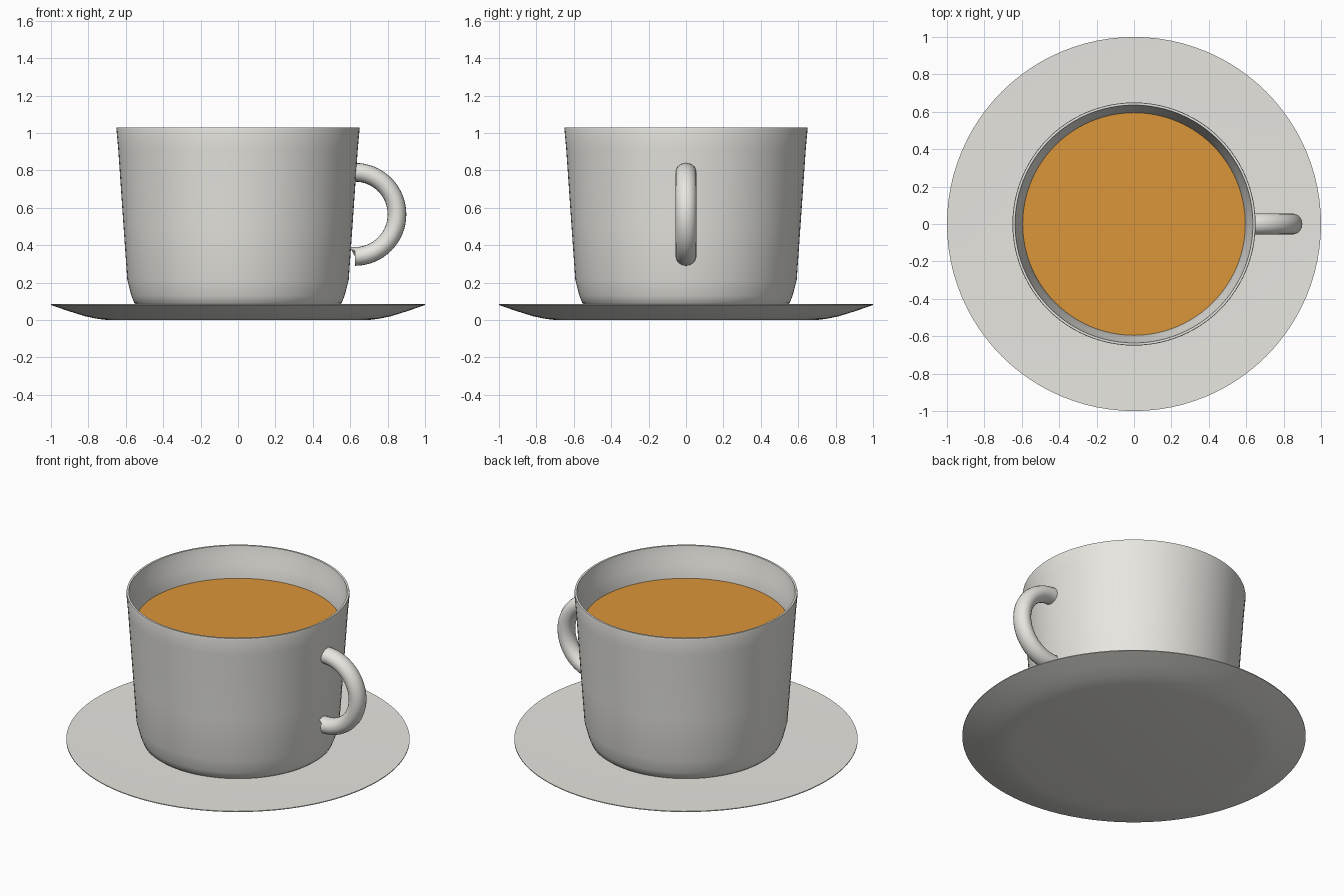
import bpy
import bmesh
from math import cos, sin, pi, radians

default = bpy.data.objects.get("Cube")
if default:
    bpy.data.objects.remove(default, do_unlink=True)


def make_material(name, colour):
    mat = bpy.data.materials.new(name)
    mat.use_nodes = True
    mat.diffuse_color = colour
    mat.node_tree.nodes["Principled BSDF"].inputs["Base Color"].default_value = colour
    return mat


def finish(name, bm, mat, angle=30):
    bmesh.ops.recalc_face_normals(bm, faces=bm.faces)
    mesh = bpy.data.meshes.new(name)
    bm.to_mesh(mesh)
    bm.free()
    mesh.materials.append(mat)
    obj = bpy.data.objects.new(name, mesh)
    bpy.context.collection.objects.link(obj)
    bpy.ops.object.select_all(action="DESELECT")
    obj.select_set(True)
    bpy.context.view_layer.objects.active = obj
    bpy.ops.object.shade_smooth_by_angle(angle=radians(angle))
    return obj


def lathe(name, profile, mat, steps=96):
    """Spin a (radius, height) profile around the z axis."""
    bm = bmesh.new()
    verts = [bm.verts.new((r, 0, z)) for r, z in profile]
    edges = [bm.edges.new(pair) for pair in zip(verts, verts[1:])]
    bmesh.ops.spin(bm, geom=verts + edges, cent=(0, 0, 0), axis=(0, 0, 1),
                   angle=2 * pi, steps=steps)
    bmesh.ops.remove_doubles(bm, verts=bm.verts, dist=0.0005)
    return finish(name, bm, mat)


china = make_material("white china", (0.80, 0.79, 0.745, 1))
tea = make_material("amber tea", (0.71, 0.304, 0.041, 1))

# Saucer: shallow plate with a flared underside
lathe("saucer", [(0, 0), (0.70, 0), (0.76, 0.008), (0.82, 0.021), (0.90, 0.046),
                 (1.0, 0.08), (1.0, 0.085), (0.85, 0.082), (0.6, 0.08), (0, 0.08)], china)

# Cup: tapered wall, rounded foot and a thin rim
lathe("cup", [(0, 0.08), (0.54, 0.08), (0.555, 0.092), (0.57, 0.13), (0.592, 0.215),
              (0.612, 0.5), (0.641, 0.92), (0.65, 1.02), (0.648, 1.03), (0.636, 1.03),
              (0.628, 0.98), (0.61, 0.92), (0.595, 0.838), (0.56, 0.3),
              (0.5, 0.15), (0, 0.15)], china)

# Drink surface
lathe("drink", [(0, 0.838), (0.597, 0.838)], tea)

# Handle: half ring of oval section, its lower inner edge reaching the wall
bm = bmesh.new()
sides, steps, radius = 20, 32, 0.225
rings = []
for i in range(steps + 1):
    a = pi / 2 - pi * i / steps
    ring = []
    for j in range(sides):
        t = 2 * pi * j / sides
        r = radius + 0.05 * cos(t)
        ring.append(bm.verts.new((0.625 + r * cos(a), 0.056 * sin(t), 0.565 + r * sin(a))))
    rings.append(ring)
for a, b in zip(rings, rings[1:]):
    for j in range(sides):
        k = (j + 1) % sides
        bm.faces.new((a[j], a[k], b[k], b[j]))
for ring in (rings[0], rings[-1]):
    bm.faces.new(ring)
for v in rings[0]:
    v.co.x -= 0.02
for v in rings[-1]:
    if v.co.z > 0.378:
        v.co.x = 0.6
finish("handle", bm, china, 45)
